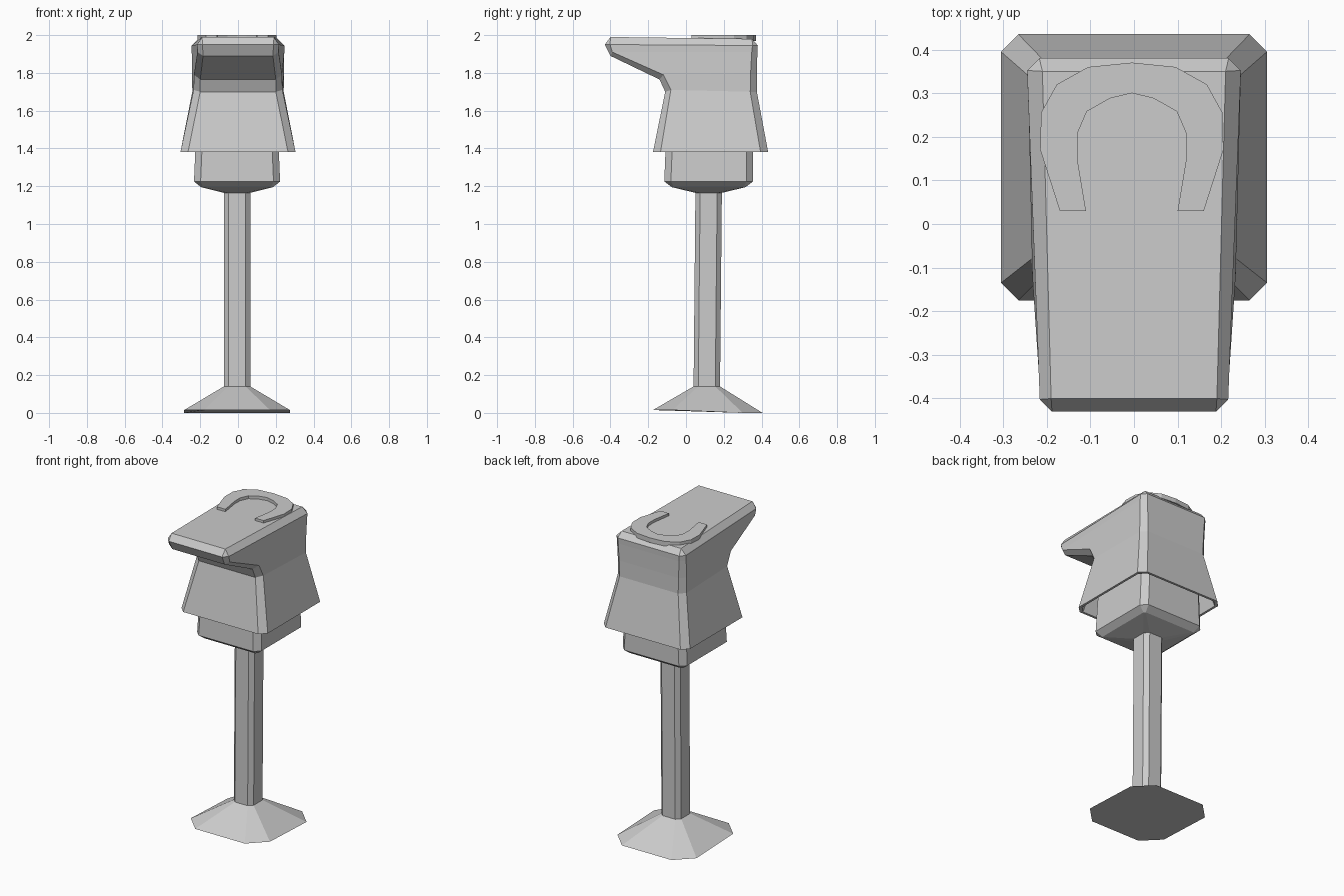
import bpy
import bmesh

cube = bpy.data.objects.get("Cube")
if cube:
    bpy.data.objects.remove(cube)

GREY = (0.6, 0.6, 0.6, 1)
mat = bpy.data.materials.new("plain grey")
mat.use_nodes = True
mat.diffuse_color = GREY
mat.node_tree.nodes["Principled BSDF"].inputs["Base Color"].default_value = GREY


def finish(bm, name):
    bmesh.ops.remove_doubles(bm, verts=bm.verts, dist=0.0005)
    bmesh.ops.recalc_face_normals(bm, faces=bm.faces)
    mesh = bpy.data.meshes.new(name)
    bm.to_mesh(mesh)
    bm.free()
    mesh.materials.append(mat)
    obj = bpy.data.objects.new(name, mesh)
    bpy.context.collection.objects.link(obj)
    return obj


def ring(front, back, c, dy=None, dz=0.0, x=0.0):
    """Chamfered rectangle; front and back are (y, z, half width)."""
    dy = c if dy is None else dy
    (yf, zf, wf), (yb, zb, wb) = front, back
    half = [(wf - c, yf, zf), (wf, yf + dy, zf + dz), (wb, yb - c, zb), (wb - c, yb, zb)]
    return [(x + px, py, pz) for px, py, pz in half] + \
           [(x - px, py, pz) for px, py, pz in reversed(half)]


def flat_ring(z, w, y0, y1, c, x=0.0):
    return ring((y0, z, w), (y1, z, w), c, x=x)


def loft(name, rings):
    bm = bmesh.new()
    rows = [[bm.verts.new(p) for p in r] for r in rings]
    n = len(rows[0])
    for a, b in zip(rows, rows[1:]):
        for i in range(n):
            j = (i + 1) % n
            bm.faces.new((a[i], a[j], b[j], b[i]))
    bm.faces.new(rows[0])
    bm.faces.new(rows[-1])
    return finish(bm, name)


# Flared foot
loft("foot", [
    ring((-0.175, 0.015, 0.28), (0.405, 0.0, 0.28), 0.105, x=-0.005),
    flat_ring(0.14, 0.07, 0.04, 0.18, 0.025, x=-0.005),
])

# Post, leaning back very slightly
loft("post", [
    flat_ring(0.13, 0.07, 0.04, 0.18, 0.025, x=-0.005),
    flat_ring(1.18, 0.07, 0.05, 0.19, 0.025, x=-0.005),
])

# Block tucked under the skirt
loft("neck_block", [
    flat_ring(1.165, 0.07, 0.05, 0.19, 0.025, x=-0.005),
    flat_ring(1.195, 0.19, -0.075, 0.315, 0.01, x=-0.005),
    flat_ring(1.225, 0.228, -0.115, 0.355, 0.035, x=-0.005),
    flat_ring(1.6, 0.212, -0.1, 0.355, 0.035, x=-0.005),
])

# Hollow skirt, overhanging horn and flat working face
loft("anvil_head", [
    flat_ring(1.6, 0.235, -0.105, 0.37, 0.035),
    flat_ring(1.38, 0.29, -0.16, 0.42, 0.038),
    flat_ring(1.38, 0.305, -0.175, 0.435, 0.04),
    ring((-0.11, 1.70, 0.235), (0.375, 1.70, 0.242), 0.035, dy=0.03, dz=0.01),
    ring((-0.14, 1.765, 0.233), (0.375, 1.80, 0.243), 0.033, dy=0.02, dz=0.025),
    ring((-0.40, 1.89, 0.215), (0.378, 1.91, 0.245), 0.03, dy=0.01, dz=0.02),
    ring((-0.43, 1.95, 0.216), (0.38, 1.945, 0.245), 0.028),
    ring((-0.40, 1.99, 0.19), (0.35, 1.98, 0.21), 0.0),
])

# Horseshoe plate lying on the working face
outer = [(0.165, 0.03), (0.21, 0.17), (0.208, 0.255), (0.172, 0.32), (0.1, 0.36), (0, 0.37)]
inner = [(0.105, 0.03), (0.125, 0.15), (0.125, 0.207), (0.103, 0.258), (0.05, 0.288), (0, 0.3)]
bm = bmesh.new()


def arch(points, z):
    full = points + [(-px, py) for px, py in reversed(points[:-1])]
    return [bm.verts.new((px - 0.005, py, z)) for px, py in full]


loops = [arch(outer, 1.97), arch(outer, 2.0), arch(inner, 2.0), arch(inner, 1.97)]
for k in range(4):
    a, b = loops[k], loops[(k + 1) % 4]
    for i in range(len(a) - 1):
        bm.faces.new((a[i], a[i + 1], b[i + 1], b[i]))
for end in (0, -1):
    bm.faces.new([loop[end] for loop in loops])
finish(bm, "horseshoe")
